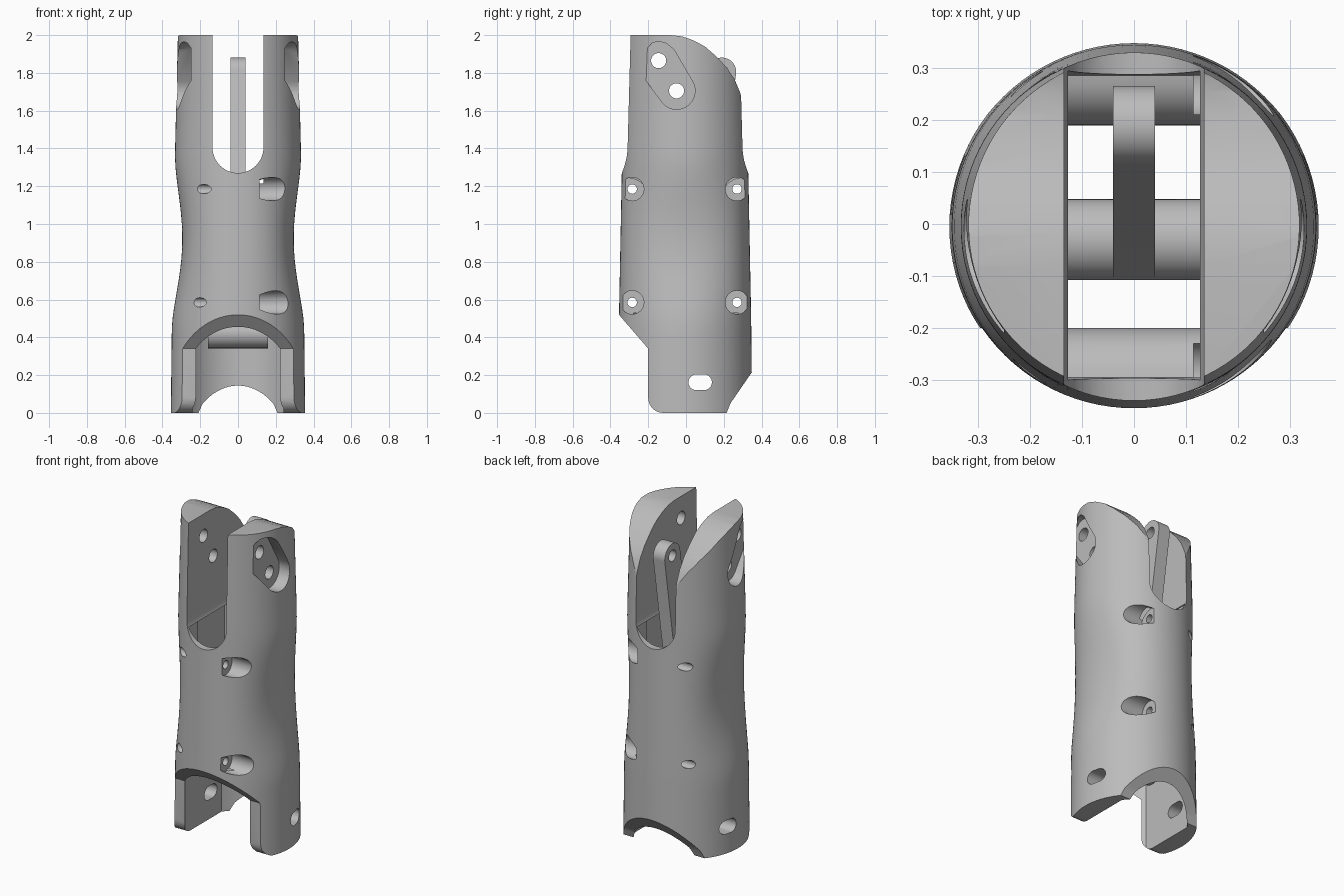
import bpy, bmesh, math

cube = bpy.data.objects.get("Cube")
if cube:
    bpy.data.objects.remove(cube, do_unlink=True)

grey = bpy.data.materials.new("plain grey")
grey.use_nodes = True
grey.diffuse_color = (0.5, 0.5, 0.5, 1)
grey.node_tree.nodes["Principled BSDF"].inputs["Base Color"].default_value = (0.5, 0.5, 0.5, 1)


def make_object(name, bm):
    bmesh.ops.recalc_face_normals(bm, faces=bm.faces)
    mesh = bpy.data.meshes.new(name)
    bm.to_mesh(mesh)
    bm.free()
    mesh.materials.append(grey)
    obj = bpy.data.objects.new(name, mesh)
    bpy.context.collection.objects.link(obj)
    return obj


def loft(name, rings):
    bm = bmesh.new()
    rows = [[bm.verts.new(p) for p in ring] for ring in rings]
    n = len(rows[0])
    for low, high in zip(rows, rows[1:]):
        for i in range(n):
            j = (i + 1) % n
            bm.faces.new((low[i], low[j], high[j], high[i]))
    bm.faces.new(rows[0])
    bm.faces.new(rows[-1])
    return make_object(name, bm)


def prism(name, points, axis, start, end):
    """Extrude a 2D outline along the x, y or z axis."""
    place = {"x": lambda p, d: (d, p[0], p[1]),
             "y": lambda p, d: (p[0], d, p[1]),
             "z": lambda p, d: (p[0], p[1], d)}[axis]
    return loft(name, [[place(p, d) for p in points] for d in (start, end)])


def arc(centre, radius, start, end, steps=16):
    return [(centre[0] + radius * math.cos(math.radians(start + (end - start) * i / steps)),
             centre[1] + radius * math.sin(math.radians(start + (end - start) * i / steps)))
            for i in range(steps + 1)]


def circle(centre, radius, steps=32):
    return arc(centre, radius, 0, 360, steps)[:-1]


def capsule(a, b, radius):
    angle = math.degrees(math.atan2(b[1] - a[1], b[0] - a[0]))
    return arc(b, radius, angle - 90, angle + 90) + arc(a, radius, angle + 90, angle + 270)


def combine(obj, tool, operation="DIFFERENCE"):
    mod = obj.modifiers.new("cut", "BOOLEAN")
    mod.operation, mod.solver, mod.object = operation, "EXACT", tool
    bpy.context.view_layer.objects.active = obj
    bpy.ops.object.modifier_apply(modifier=mod.name)
    bpy.data.objects.remove(tool, do_unlink=True)


def smooth(obj):
    bpy.ops.object.select_all(action="DESELECT")
    obj.select_set(True)
    bpy.context.view_layer.objects.active = obj
    bpy.ops.object.shade_smooth_by_angle(angle=math.radians(30))


def interpolate(table, z):
    for (z0, r0), (z1, r1) in zip(table, table[1:]):
        if z <= z1:
            return r0 + (r1 - r0) * (z - z0) / (z1 - z0)
    return table[-1][1]


# Outer body: a tapering tube with a scooped waist on both flanks
radius_table = [(-0.05, 0.356), (0.5, 0.35), (1.27, 0.335), (1.4, 0.333), (2.05, 0.317)]


def body_ring(z, steps=96):
    r = interpolate(radius_table, z)
    t = (z - 0.9) / 0.47
    scoop = 0.047 * (1 - t * t) ** 2 if abs(t) < 1 else 0
    ring = []
    for i in range(steps):
        c, s = math.cos(math.tau * i / steps), math.sin(math.tau * i / steps)
        ring.append((r * c - scoop * c ** 3, r * s - 0.005, z))
    return ring


body = loft("limb_shell", [body_ring(-0.05 + 0.05 * i) for i in range(43)])

# Side outline: domed rear top, chamfered lower front and rear
outline = [(-0.4, 2.0), (-0.4, 0.572), (-0.2, 0.34)]
outline += arc((-0.12, 0.08), 0.08, 180, 270, 8)
outline += [(0.215, 0), (0.235, 0.05), (0.345, 0.21), (0.4, 0.29), (0.4, 1.4), (0.325, 1.55),
            (0.305, 1.63), (0.285, 1.7), (0.255, 1.77), (0.21, 1.835), (0.155, 1.892),
            (0.1, 1.94), (0.04, 1.972), (-0.02, 1.993), (-0.08, 2.0)]
combine(body, prism("outline_tool", outline, "x", -0.5, 0.5), "INTERSECT")

# Upper fork slot with round bottom
slot = arc((0, 1.405), 0.135, 180, 360, 24) + [(0.135, 2.2), (-0.135, 2.2)]
combine(body, prism("slot_tool", slot, "y", -0.5, 0.5))

# Lower fork opening with flat inner cheeks and rounded front and rear
edge = math.degrees(math.acos(0.24 / 0.3))
opening = arc((0, 0), 0.3, edge, 180 - edge, 24) + arc((0, 0), 0.3, 180 + edge, 360 - edge, 24)
combine(body, prism("opening_tool", opening, "z", -0.1, 0.53))

# Central passage, then its flared mouth below the slot
passage = [(-0.225, -0.2), (0.225, -0.2), (0.225, 0.19), (-0.225, 0.19)]
combine(body, prism("passage_tool", passage, "z", 0.45, 1.36))
flare = arc((0.295, 1.14), 0.105, 180, 95, 8) + [(0.295, 1.36), (-0.3, 1.36)]
flare += arc((-0.305, 1.14), 0.105, 85, 0, 8)
combine(body, prism("flare_tool", flare, "x", -0.134, 0.134))

# Screw pockets on one flank, with bores reaching the other flank
for y in (-0.285, 0.27):
    for z in (1.185, 0.585):
        combine(body, prism("pocket_tool", circle((y, z), 0.062), "x", 0.115, 0.5))
        combine(body, prism("bore_tool", circle((y, z), 0.025, 20), "x", -0.5, 0.2))

# Upper recesses and pin holes, lower slotted holes
pins = [(-0.145, 1.865), (-0.05, 1.705)]
recess = arc(pins[1], 0.098, -150, 30) + [(-0.065, 1.925)]
recess += arc((-0.145, 1.87), 0.094, 60, 110, 6) + [(-0.22, 1.92), (-0.22, 1.77)]
for start, end in ((0.25, 0.5), (-0.5, -0.25)):
    combine(body, prism("recess_tool", recess, "x", start, end))
for pin in pins:
    combine(body, prism("pin_tool", circle(pin, 0.04), "x", -0.5, 0.5))
oblong = capsule((0.055, 0.162), (0.095, 0.162), 0.042)
combine(body, prism("oblong_tool", oblong, "x", -0.5, 0.5))
smooth(body)

# Inner lever with a cross barrel at its foot and a hole at its tip
foot, tip = (-0.03, 0.42), (0.19, 1.805)
lever = prism("lever", capsule(foot, tip, 0.076), "x", -0.04, 0.04)
combine(lever, prism("barrel_tool", circle(foot, 0.078, 48), "x", -0.16, 0.16), "UNION")
combine(lever, prism("tip_tool", circle(tip, 0.035), "x", -0.3, 0.3))
smooth(lever)
